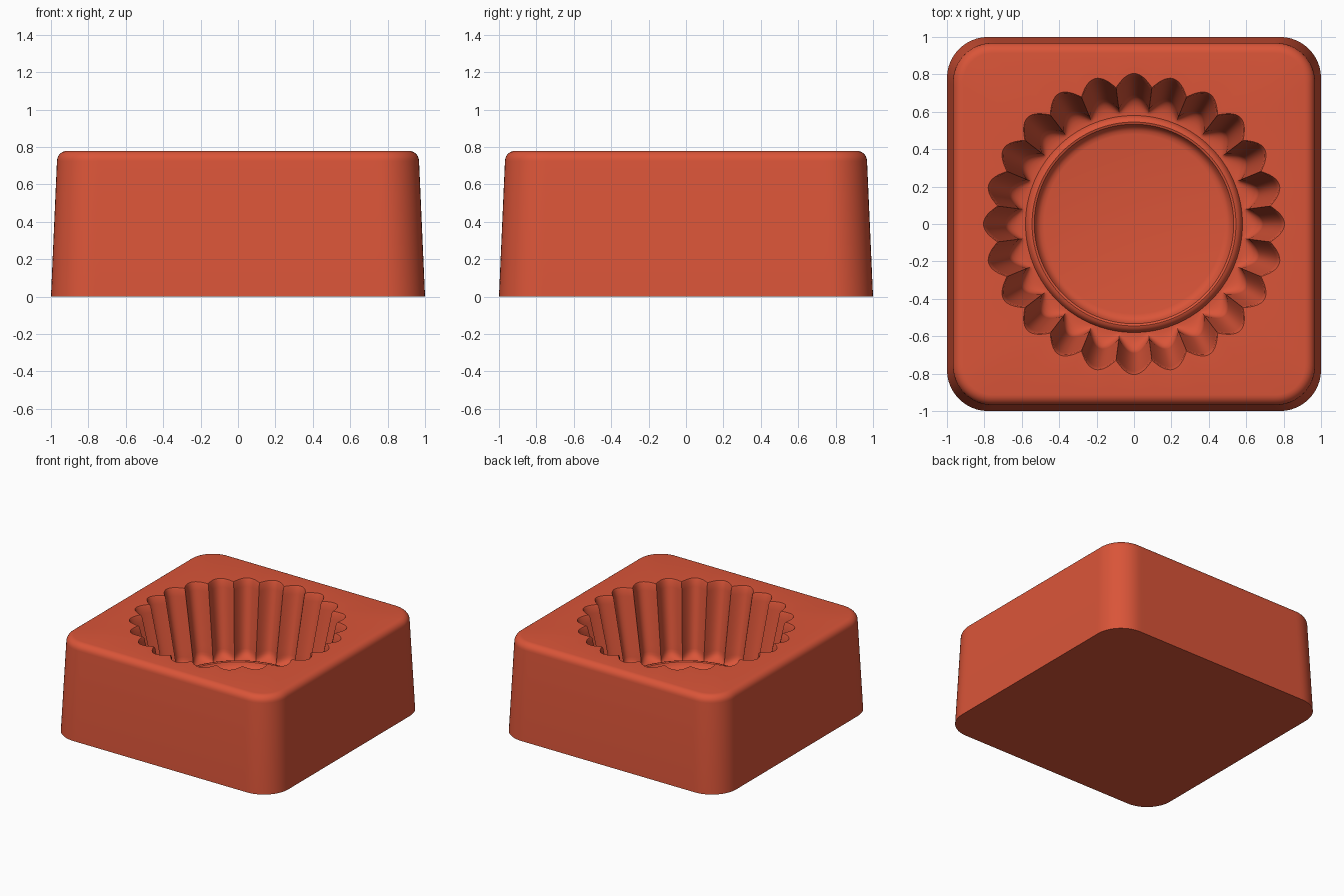
import bpy, bmesh
from math import sin, cos, pi, radians, hypot, sqrt

cube = bpy.data.objects.get("Cube")
if cube:
    bpy.data.objects.remove(cube, do_unlink=True)

FLUTES = 24
N = FLUTES * 16          # points around every loop
TOP = 0.78
FLOOR = 0.19

clay = bpy.data.materials.new("terracotta red")
clay.use_nodes = True
clay.diffuse_color = (0.70, 0.09, 0.04, 1)
clay.node_tree.nodes["Principled BSDF"].inputs["Base Color"].default_value = clay.diffuse_color


def square_radius(a, half, corner):
    """Distance from the centre to a rounded square in direction a."""
    x, y = abs(cos(a)), abs(sin(a))
    c = half - corner
    t = half / max(x, y)
    if min(x, y) * t > c:
        b = c * (x + y)
        t = b + sqrt(max(0, b * b - 2 * c * c + corner * corner))
    return t


def flute_radius(a, inner, outer):
    """Round scallops that meet in inward-pointing ridges."""
    return inner + (outer - inner) * abs(cos(a * FLUTES / 2))


bm = bmesh.new()


def add_loop(radius, z):
    angles = [2 * pi * i / N for i in range(N)]
    return [bm.verts.new((radius(a) * cos(a), radius(a) * sin(a), z)) for a in angles]


loops = []

# Outer block: tapered walls and a rounded top edge
loops.append(add_loop(lambda a: square_radius(a, 1.0, 0.22), 0))
EDGE = 0.055
for i in range(7):
    t = radians(15 * i)
    half = 0.968 - EDGE * (1 - cos(t))
    corner = 0.21 - EDGE * (1 - cos(t))
    loops.append(add_loop(lambda a: square_radius(a, half, corner),
                          TOP - EDGE + EDGE * sin(t)))

# Fluted cavity wall, with a soft lip at the opening
loops.append(add_loop(lambda a: flute_radius(a, 0.735, 0.805), TOP))
loops.append(add_loop(lambda a: flute_radius(a, 0.725, 0.798), TOP - 0.012))
WALL = 10
for i in range(1, WALL + 1):
    t = i / WALL
    z = TOP - 0.012 + (FLOOR + 0.07 - TOP + 0.012) * t
    loops.append(add_loop(lambda a: flute_radius(a, 0.725 - 0.105 * t, 0.798 - 0.108 * t), z))

# Fillet from the wall into the floor
for i in range(1, 6):
    t = radians(18 * i)
    k = 1 - cos(t)
    loops.append(add_loop(lambda a: flute_radius(a, 0.62 - 0.03 * k, 0.69 - 0.09 * k),
                          FLOOR + 0.07 * (1 - sin(t))))

# Raised ring around the dished centre
ring = [(0.58, 0), (0.572, 0.018), (0.558, 0.033), (0.545, 0.037), (0.533, 0.032),
        (0.525, 0.015), (0.515, 0.0), (0.5, -0.01), (0.48, -0.014)]
for r, dz in ring:
    loops.append(add_loop(lambda a: r, FLOOR + dz))

for low, high in zip(loops, loops[1:]):
    for i in range(N):
        j = (i + 1) % N
        bm.faces.new((low[i], low[j], high[j], high[i]))
bm.faces.new(loops[-1])
bm.faces.new(list(reversed(loops[0])))
bmesh.ops.recalc_face_normals(bm, faces=bm.faces)

mesh = bpy.data.meshes.new("fluted_mold")
bm.to_mesh(mesh)
bm.free()
mesh.materials.append(clay)
mold = bpy.data.objects.new("fluted_mold", mesh)
bpy.context.collection.objects.link(mold)

# Smooth shading with crisp ridges
bpy.ops.object.select_all(action="DESELECT")
mold.select_set(True)
bpy.context.view_layer.objects.active = mold
bpy.ops.object.shade_smooth_by_angle(angle=radians(35))
